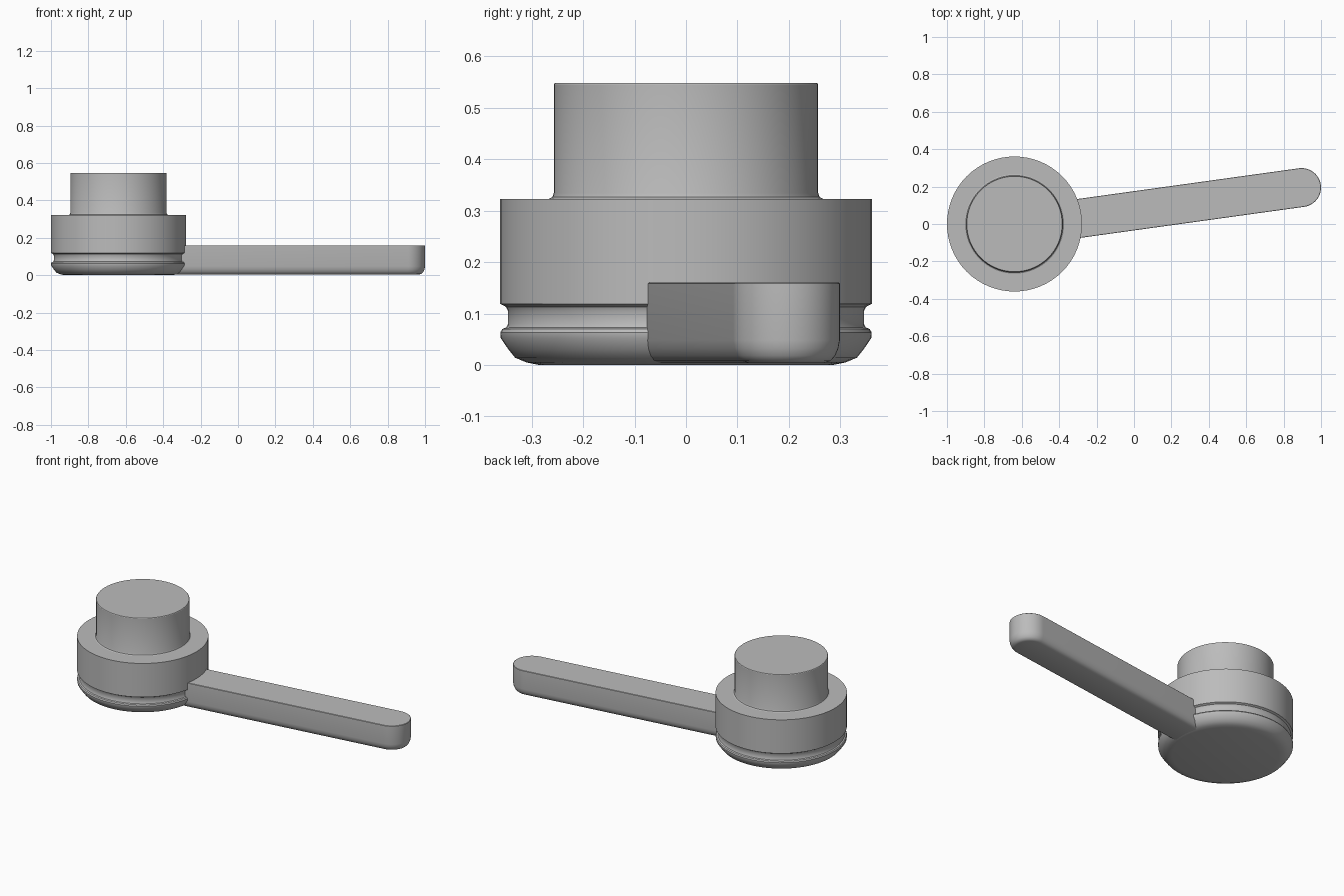
import bpy, bmesh, math

cube = bpy.data.objects.get("Cube")
if cube:
    bpy.data.objects.remove(cube)

grey = bpy.data.materials.new("plain grey")
grey.use_nodes = True
colour = (0.5, 0.5, 0.5, 1)
grey.diffuse_color = colour
grey.node_tree.nodes["Principled BSDF"].inputs["Base Color"].default_value = colour

CENTRE_X = -0.639
SIDES = 64


def build(name, rings):
    """Skin a stack of equal-sized point rings and cap both ends."""
    bm = bmesh.new()
    loops = [[bm.verts.new(p) for p in ring] for ring in rings]
    n = len(loops[0])
    for low, high in zip(loops, loops[1:]):
        for i in range(n):
            j = (i + 1) % n
            bm.faces.new((low[i], low[j], high[j], high[i]))
    bm.faces.new(loops[0][::-1])
    bm.faces.new(loops[-1])
    mesh = bpy.data.meshes.new(name)
    bm.to_mesh(mesh)
    bm.free()
    mesh.materials.append(grey)
    obj = bpy.data.objects.new(name, mesh)
    bpy.context.collection.objects.link(obj)
    bpy.ops.object.select_all(action='DESELECT')
    obj.select_set(True)
    bpy.context.view_layer.objects.active = obj
    bpy.ops.object.shade_smooth_by_angle(angle=math.radians(32))
    return obj


def lathe(name, profile):
    turns = [2 * math.pi * i / SIDES for i in range(SIDES)]
    return build(name, [[(CENTRE_X + r * math.cos(a), r * math.sin(a), z)
                         for a in turns] for r, z in profile])


# Round base with chamfered foot and a groove
lathe("base_drum", [
    (0.285, 0), (0.31, 0.005), (0.332, 0.014), (0.345, 0.03), (0.36, 0.052),
    (0.361, 0.063), (0.357, 0.07), (0.349, 0.073), (0.346, 0.08),
    (0.346, 0.105), (0.35, 0.113), (0.361, 0.119), (0.361, 0.323)])

# Upper post with a small fillet at its foot
lathe("upper_post", [
    (0.266, 0.315), (0.266, 0.323), (0.26, 0.326), (0.257, 0.334),
    (0.257, 0.545), (0.255, 0.548)])

# Lever arm: rounded tip, softened lower edge
ANGLE = math.radians(7.9)
TIP = (0.896, 0.195)
HALF = 0.104
LENGTH = 1.3
STEPS = 24


def arm_ring(inset, z):
    r = HALF - inset
    pts = [(-LENGTH, -r)]
    for i in range(STEPS + 1):
        a = math.pi * (i / STEPS - 0.5)
        pts.append((r * math.cos(a), r * math.sin(a)))
    pts.append((-LENGTH, r))
    c, s = math.cos(ANGLE), math.sin(ANGLE)
    return [(TIP[0] + u * c - v * s, TIP[1] + u * s + v * c, z) for u, v in pts]


build("lever_arm", [arm_ring(i, z) for i, z in (
    (0.03, 0.004), (0.018, 0.008), (0.009, 0.018), (0.003, 0.032),
    (0, 0.048), (0, 0.158), (0.002, 0.16))])
